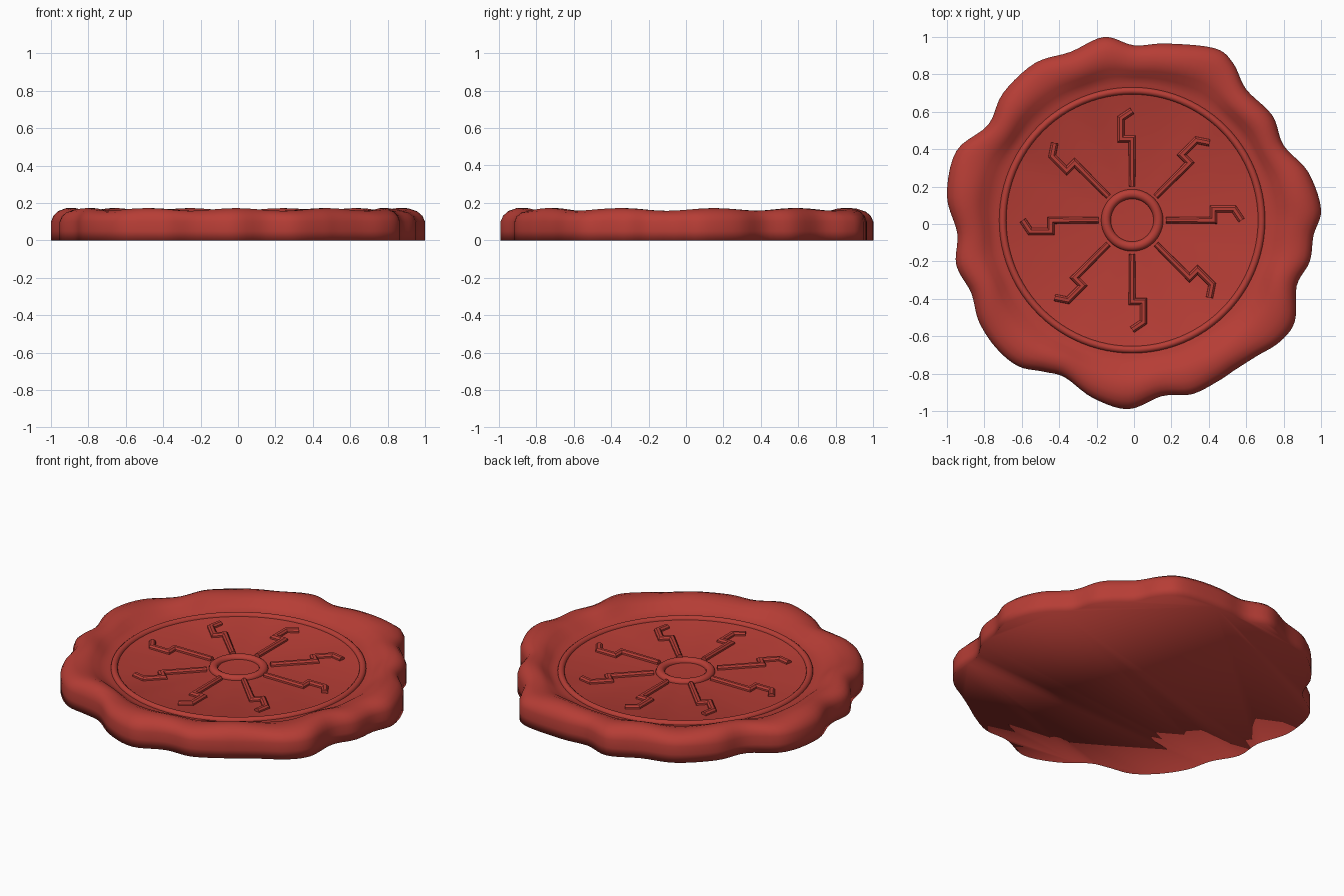
import bpy, bmesh, math
from mathutils import Vector

if "Cube" in bpy.data.objects:
    bpy.data.objects.remove(bpy.data.objects["Cube"])

wax = bpy.data.materials.new("red wax")
wax.diffuse_color = (0.47, 0.047, 0.036, 1)
wax.use_nodes = True
wax.node_tree.nodes["Principled BSDF"].inputs["Base Color"].default_value = wax.diffuse_color
CENTRE = Vector((-0.01, 0.02))
FLOOR = 0.1

# Irregular poured edge, clockwise from the back
EDGE = [(-.16, 1), (0, .955), (.17, .965), (.43, .94), (.53, .86), (.6, .72),
        (.74, .58), (.8, .42), (.93, .28), (1, .08), (.96, -.06), (.94, -.2),
        (.87, -.33), (.86, -.52), (.78, -.63), (.65, -.71), (.54, -.78), (.45, -.84),
        (.31, -.91), (.15, -.92), (-.03, -.99), (-.22, -.93), (-.37, -.82), (-.48, -.79),
        (-.62, -.76), (-.74, -.66), (-.83, -.52), (-.87, -.37), (-.95, -.22), (-.945, -.05),
        (-1, .15), (-.95, .39), (-.78, .53), (-.7, .7), (-.53, .86), (-.34, .92)]


def smooth_loop(points, steps):
    """Closed Catmull-Rom curve through the points."""
    pts = [Vector(p) for p in points]
    n, out = len(pts), []
    for i in range(n):
        a, b, c, d = (pts[(i + k) % n] for k in (-1, 0, 1, 2))
        for s in range(steps):
            t = s / steps
            out.append(0.5 * (2 * b + (c - a) * t + (2 * a - 5 * b + 4 * c - d) * t * t
                              + (3 * b - a - 3 * c + d) * t ** 3))
    return out


def finish(name, bm, smooth=True):
    bmesh.ops.recalc_face_normals(bm, faces=bm.faces)
    mesh = bpy.data.meshes.new(name)
    bm.to_mesh(mesh)
    bm.free()
    mesh.materials.append(wax)
    for p in mesh.polygons:
        p.use_smooth = smooth
    ob = bpy.data.objects.new(name, mesh)
    bpy.context.collection.objects.link(ob)
    return ob


# Wax body: outline loops from the base, over the swollen lip, down to the floor
# (share of the way from the floor circle to the edge, height, lip wave)
PROFILE = [(1, 0, 0), (1, .05, 0), (1, .1, 0), (.95, .13, .3), (.85, .152, .7), (.7, .165, 1),
           (.5, .165, 1), (.33, .15, .6), (.17, .122, .2), (0, .104, 0)]
outline = smooth_loop(EDGE, 5)
bm = bmesh.new()
loops = []
for share, z, wave in PROFILE:
    loop = []
    for p in outline:
        d = p - CENTRE
        q = CENTRE + (d.normalized() * 0.73).lerp(d, share)
        lift = 0.007 * math.sin(11 * math.atan2(d.y, d.x)) * wave
        loop.append(bm.verts.new((q.x, q.y, z + lift)))
    loops.append(loop)
n = len(outline)
for low, high in zip(loops, loops[1:]):
    for i in range(n):
        j = (i + 1) % n
        bm.faces.new((low[i], low[j], high[j], high[i]))
mid = bm.verts.new((*CENTRE, FLOOR))
for i in range(n):
    bm.faces.new((loops[-1][i], loops[-1][(i + 1) % n], mid))
bm.faces.new(loops[0])
finish("wax_body", bm)


# Raised rings: rounded tubes half sunk into the floor
def ring(name, radius, thick, height, segs):
    bm = bmesh.new()
    rows = []
    for i in range(segs):
        a = math.tau * i / segs
        row = []
        for k in range(10):
            b = math.tau * k / 10
            r = radius + thick * math.cos(b)
            row.append(bm.verts.new((CENTRE.x + r * math.cos(a), CENTRE.y + r * math.sin(a),
                                     FLOOR + height * math.sin(b))))
        rows.append(row)
    for i in range(segs):
        for k in range(10):
            r, s, m = rows[i], rows[(i + 1) % segs], (k + 1) % 10
            bm.faces.new((r[k], s[k], s[m], r[m]))
    finish(name, bm)


ring("outer_ring", 0.692, 0.02, 0.022, 96)
ring("hub_ring", 0.14, 0.026, 0.024, 48)

# Hooked spokes: mitred ridges with a bevelled section
PATH = [Vector(p) for p in ((.18, 0), (.435, 0), (.435, .06), (.545, .06), (.585, 0))]
SECTION = [(-1, -.02), (-.85, .012), (-.4, .022), (.4, .022), (.85, .012), (1, -.02)]


def spoke(name, angle):
    bm = bmesh.new()
    rows = []
    for i, p in enumerate(PATH):
        before = (p - PATH[i - 1]).normalized() if i else (PATH[1] - p).normalized()
        after = (PATH[i + 1] - p).normalized() if i < len(PATH) - 1 else before
        n1 = Vector((-before.y, before.x))
        n2 = Vector((-after.y, after.x))
        side = (n1 + n2).normalized()
        width = (0.018 if i == 0 else 0.021) / max(side.dot(n1), 0.5)
        row = []
        for u, h in SECTION:
            q = p + side * u * width
            x = CENTRE.x + q.x * math.cos(angle) - q.y * math.sin(angle)
            y = CENTRE.y + q.x * math.sin(angle) + q.y * math.cos(angle)
            row.append(bm.verts.new((x, y, FLOOR + h)))
        rows.append(row)
    for r, s in zip(rows, rows[1:]):
        for k in range(len(SECTION)):
            m = (k + 1) % len(SECTION)
            bm.faces.new((r[k], s[k], s[m], r[m]))
    bm.faces.new(rows[0])
    bm.faces.new(rows[-1])
    finish(name, bm, smooth=False)


for i in range(8):
    spoke(f"hooked_spoke_{i + 1}", math.tau * i / 8)
